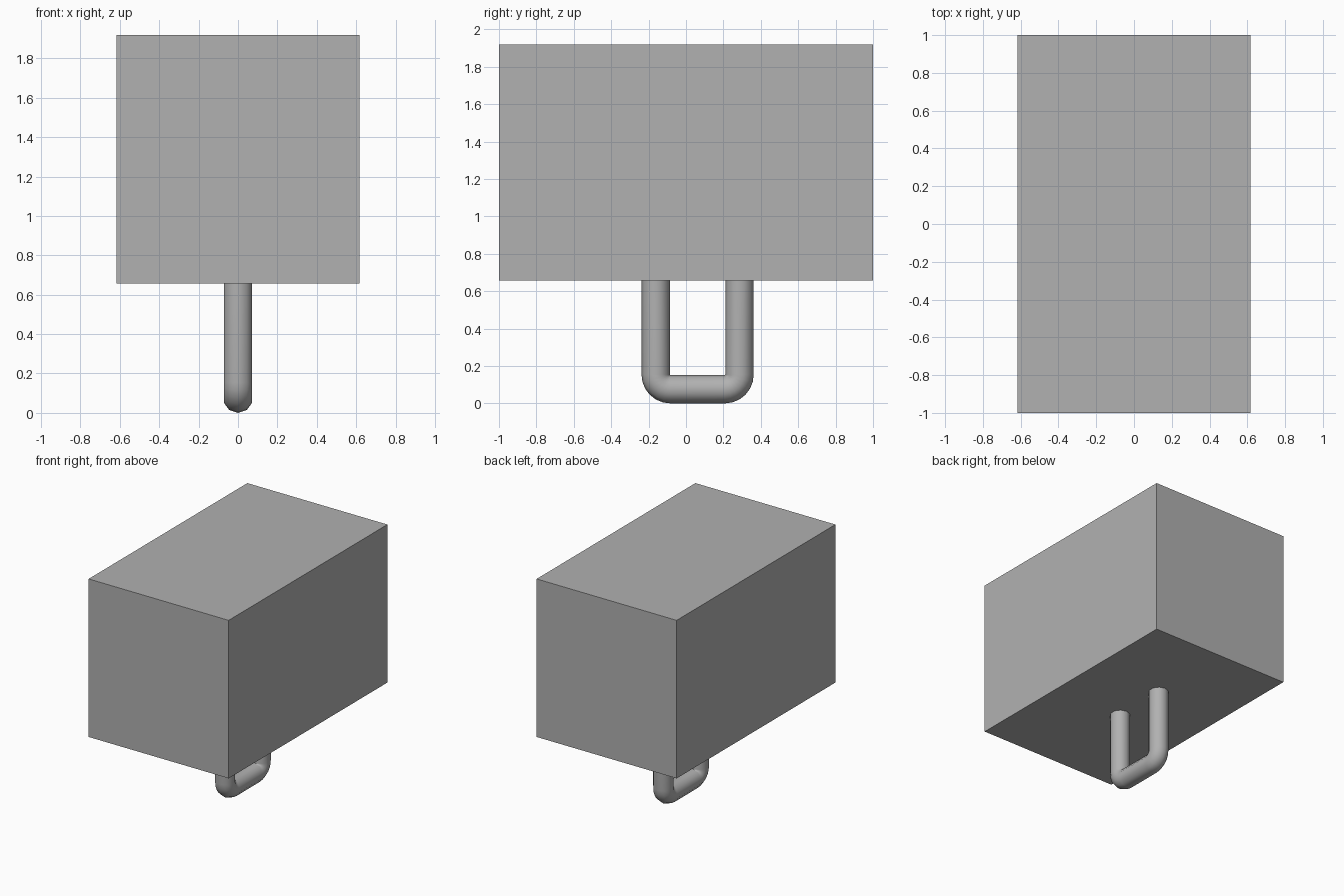
import bpy, bmesh, math
from mathutils import Vector

if "Cube" in bpy.data.objects:
    bpy.data.objects.remove(bpy.data.objects["Cube"])

SIDES, R, BEND, STEPS = 10, 0.076, 0.078, 6
Y0, Y1, TOP = -0.162, 0.286, 0.658

# Mid grey shared by both parts
grey = bpy.data.materials.new("mid_grey")
grey.diffuse_color = (0.44, 0.44, 0.44, 1)
grey.use_nodes = True
grey.node_tree.nodes["Principled BSDF"].inputs["Base Color"].default_value = grey.diffuse_color


def finish(bm, name):
    bmesh.ops.recalc_face_normals(bm, faces=bm.faces)
    mesh = bpy.data.meshes.new(name)
    bm.to_mesh(mesh)
    bm.free()
    mesh.materials.append(grey)
    ob = bpy.data.objects.new(name, mesh)
    bpy.context.collection.objects.link(ob)
    return ob


# Box body
bm = bmesh.new()
bmesh.ops.create_cube(bm, size=1)
for v in bm.verts:
    v.co = Vector((v.co.x * 1.235, v.co.y * 2, v.co.z * 1.26 + 1.288))
finish(bm, "box_body")

# U-shaped handle path: (y, z, outward normal angle)
path = [(Y0, TOP, math.pi)]
for cy, start in ((Y0 + BEND, math.pi), (Y1 - BEND, 1.5 * math.pi)):
    for i in range(STEPS + 1):
        a = start + i * math.pi / 2 / STEPS
        path.append((cy + BEND * math.cos(a), R + BEND + BEND * math.sin(a), a))
path.append((Y1, TOP, 2 * math.pi))

# Sweep a ten-sided section along the path
bm = bmesh.new()
rings = []
for y, z, a in path:
    ring = []
    for k in range(SIDES):
        t = 2 * math.pi * k / SIDES
        d = R * math.cos(t)
        ring.append(bm.verts.new((R * math.sin(t), y + d * math.cos(a), z + d * math.sin(a))))
    rings.append(ring)
for p, q in zip(rings, rings[1:]):
    for k in range(SIDES):
        n = (k + 1) % SIDES
        bm.faces.new((p[k], p[n], q[n], q[k]))
bm.faces.new(rings[0])
bm.faces.new(rings[-1])
handle = finish(bm, "u_handle")

bpy.context.view_layer.objects.active = handle
handle.select_set(True)
bpy.ops.object.shade_smooth_by_angle(angle=math.radians(50))
